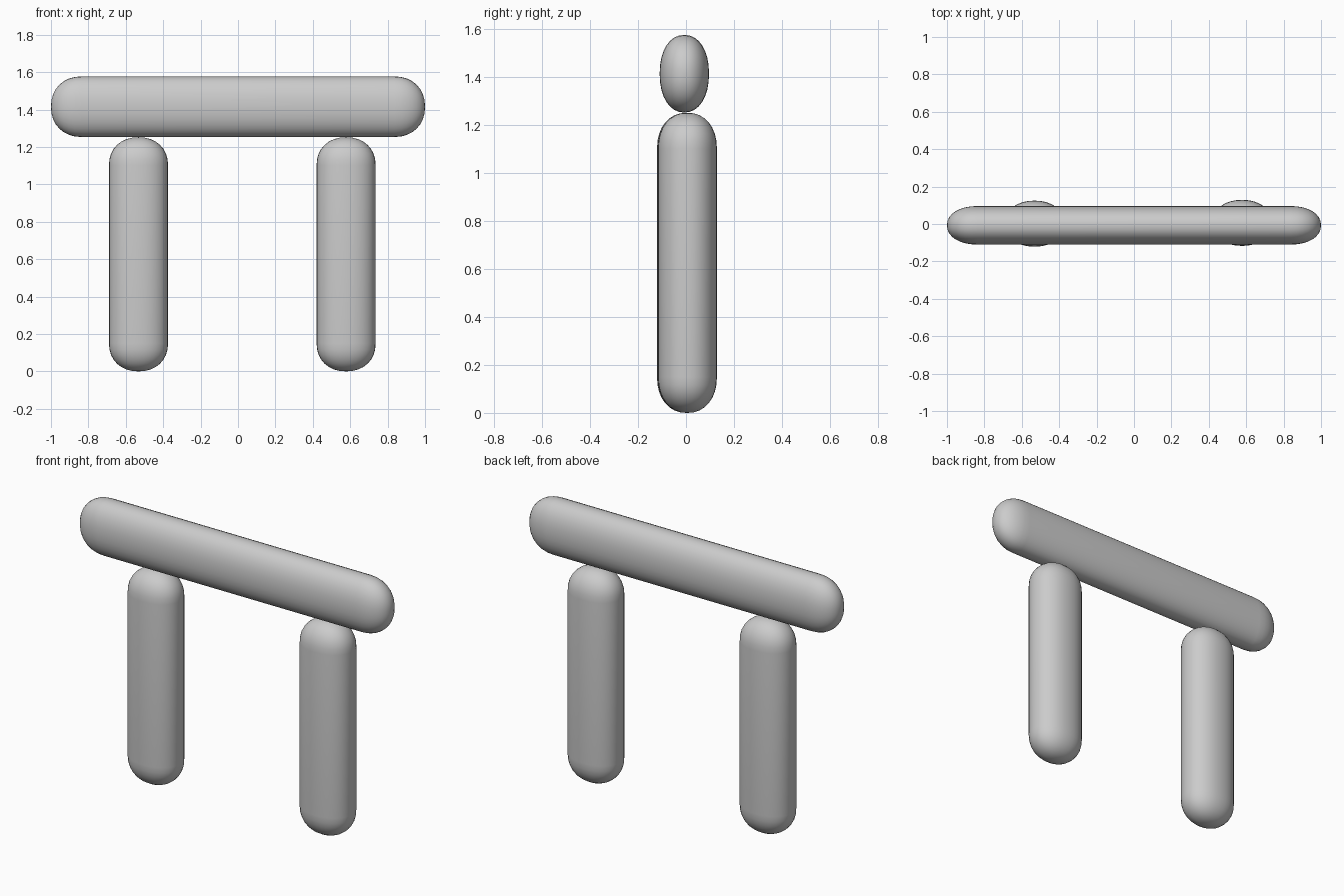
import bpy, bmesh, math
from mathutils import Vector

if "Cube" in bpy.data.objects:
    bpy.data.objects.remove(bpy.data.objects["Cube"])

stone = bpy.data.materials.new("grey stone")
stone.diffuse_color = (0.6, 0.6, 0.6, 1)
stone.use_nodes = True
stone.node_tree.nodes["Principled BSDF"].inputs["Base Color"].default_value = stone.diffuse_color

SIDES, STEPS = 32, 8
ROUND = 2 / 2.17          # slightly squarer than an ellipse


def spow(v, p):
    return math.copysign(abs(v) ** p, v)


def rounded_bar(name, center, half, axis, cap):
    """Bar along axis ('X' or 'Z') with soft oval section and domed ends."""
    length = half["XYZ".index(axis)]
    # (position along the bar, scale of the section)
    end = [(length - cap + cap * math.sin(t) ** ROUND, math.cos(t) ** ROUND)
           for t in (math.pi / 2 * i / STEPS for i in range(STEPS))]
    profile = [(-p, s) for p, s in reversed(end)] + end

    def place(a, b, along):
        if axis == "X":
            return Vector((along, b * half[1], a * half[2])) + Vector(center)
        return Vector((a * half[0], b * half[1], along)) + Vector(center)

    bm = bmesh.new()
    rings = []
    for along, s in profile:
        angles = [2 * math.pi * k / SIDES for k in range(SIDES)]
        rings.append([bm.verts.new(place(s * spow(math.cos(t), ROUND),
                                         s * spow(math.sin(t), ROUND), along))
                      for t in angles])
    for lo, hi in zip(rings, rings[1:]):
        for k in range(SIDES):
            j = (k + 1) % SIDES
            bm.faces.new((lo[k], lo[j], hi[j], hi[k]))
    for ring, along in ((rings[0], -length), (rings[-1], length)):
        tip = bm.verts.new(place(0, 0, along))
        for k in range(SIDES):
            bm.faces.new((ring[k], ring[(k + 1) % SIDES], tip))
    bmesh.ops.recalc_face_normals(bm, faces=bm.faces[:])
    for f in bm.faces:
        f.smooth = True
    mesh = bpy.data.meshes.new(name)
    bm.to_mesh(mesh)
    bm.free()
    mesh.materials.append(stone)
    obj = bpy.data.objects.new(name, mesh)
    bpy.context.collection.objects.link(obj)
    return obj


# Two upright posts
for name, x, y in (("left_post", -0.532, 0.002), ("right_post", 0.578, 0.006)):
    rounded_bar(name, (x, y, 0.626), (0.158, 0.123, 0.626), "Z", 0.15)

# Beam lying across the posts
rounded_bar("top_beam", (0, -0.007, 1.415), (1.0, 0.103, 0.162), "X", 0.165)
